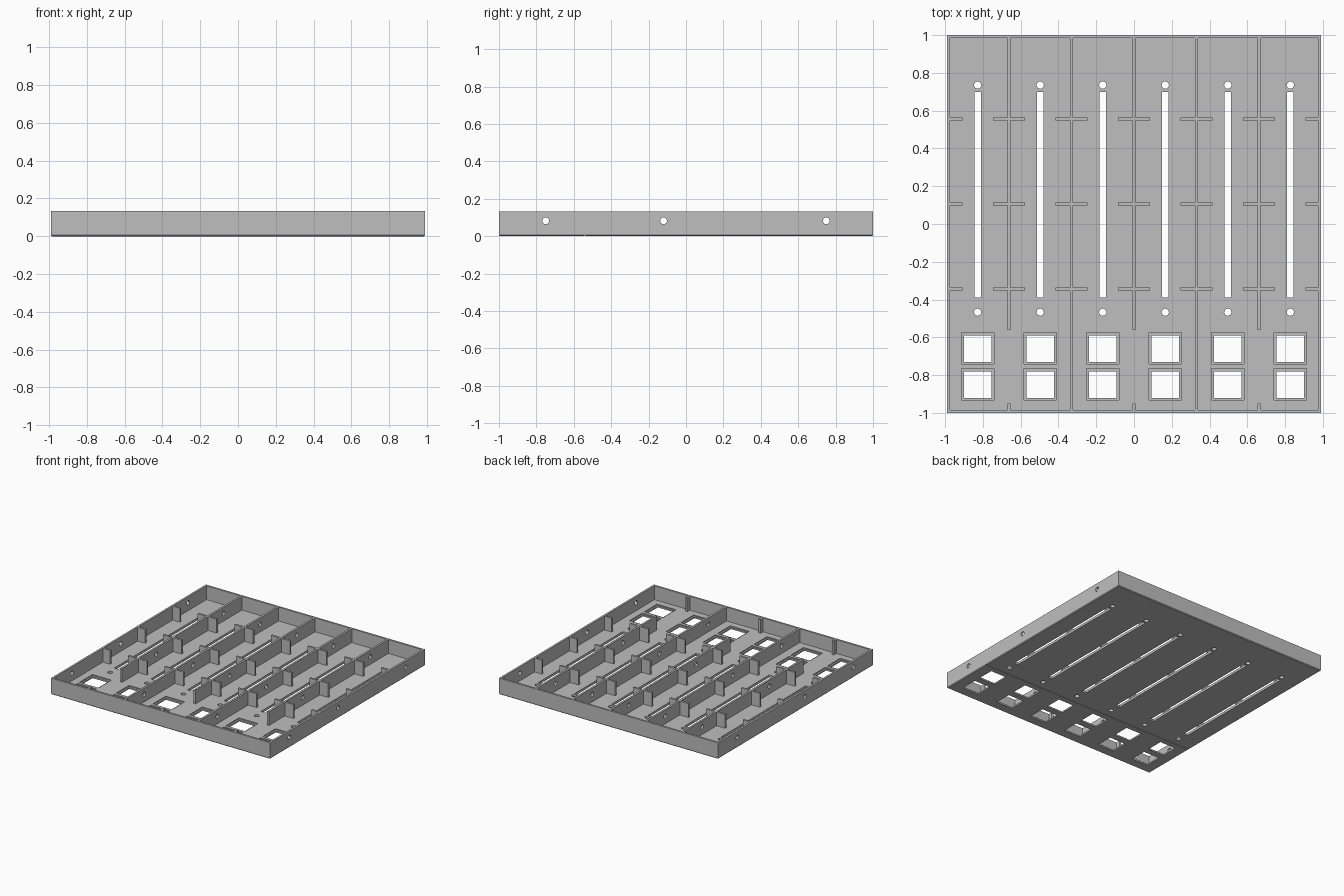
import bpy, bmesh
from math import pi
from mathutils import Matrix, Vector

default = bpy.data.objects.get("Cube")
if default:
    bpy.data.objects.remove(default, do_unlink=True)

WIDTH, LENGTH, HEIGHT = 1.98, 2.0, 0.133
WALL, FLOOR = 0.016, 0.02
CHANNELS = [(i - 2.5) * 0.331 for i in range(6)]
RIB_ROWS = [0.555, 0.105, -0.345]

grey = bpy.data.materials.new("light_grey")
grey.use_nodes = True
color = (0.52, 0.52, 0.52, 1)
grey.diffuse_color = color
grey.node_tree.nodes["Principled BSDF"].inputs["Base Color"].default_value = color


def add_box(bm, x0, x1, y0, y1, z0, z1):
    mat = (Matrix.Translation(((x0 + x1) / 2, (y0 + y1) / 2, (z0 + z1) / 2))
           @ Matrix.Diagonal((x1 - x0, y1 - y0, z1 - z0, 1)))
    bmesh.ops.create_cube(bm, size=1, matrix=mat)


def add_rod(bm, center, radius, depth, axis="Z"):
    turn = Matrix.Rotation(pi / 2, 4, "Y") if axis == "X" else Matrix()
    bmesh.ops.create_cone(bm, cap_ends=True, segments=24, radius1=radius, radius2=radius,
                          depth=depth, matrix=Matrix.Translation(center) @ turn)


def make_object(name, bm):
    mesh = bpy.data.meshes.new(name)
    bm.to_mesh(mesh)
    bm.free()
    mesh.materials.append(grey)
    obj = bpy.data.objects.new(name, mesh)
    bpy.context.collection.objects.link(obj)
    return obj


def cut(obj, bm):
    cutter = make_object("cutter", bm)
    cutter.hide_render = True
    mod = obj.modifiers.new("cut", "BOOLEAN")
    mod.operation, mod.solver, mod.object = "DIFFERENCE", "EXACT", cutter
    bpy.context.view_layer.objects.active = obj
    bpy.ops.object.modifier_apply(modifier=mod.name)
    bpy.data.objects.remove(cutter, do_unlink=True)


def cable_holes():
    bm = bmesh.new()
    for y in (-0.75, -0.12, 0.75):
        add_rod(bm, Vector((0, y, 0.082)), 0.018, 3, "X")
    return bm


# Tray block with a fine chamfer around the underside
bm = bmesh.new()
hx, hy = WIDTH / 2, LENGTH / 2
add_box(bm, -hx, hx, -hy, hy, 0, HEIGHT)
bottom = [e for e in bm.edges if all(v.co.z < 0.01 for v in e.verts)]
bmesh.ops.bevel(bm, geom=bottom, offset=0.006, segments=1, affect="EDGES")
tray = make_object("tray", bm)

# Hollow interior
bm = bmesh.new()
add_box(bm, -hx + WALL, hx - WALL, -hy + WALL, hy - WALL, FLOOR, 1)
cut(tray, bm)

# Slider slots, screw holes and button windows
bm = bmesh.new()
for x in CHANNELS:
    add_box(bm, x - 0.018, x + 0.018, -0.39, 0.70, -1, 1)
    for y in (0.735, -0.467):
        add_rod(bm, Vector((x, y, 0)), 0.019, 1)
    for y in (-0.657, -0.848):
        add_box(bm, x - 0.073, x + 0.073, y - 0.073, y + 0.066, -1, 1)
cut(tray, bm)

# Shallow seats around the windows
bm = bmesh.new()
for x in CHANNELS:
    for y in (-0.657, -0.848):
        add_box(bm, x - 0.086, x + 0.086, y - 0.083, y + 0.083, FLOOR - 0.008, 1)
cut(tray, bm)

# Fine groove across the underside
bm = bmesh.new()
add_box(bm, -2, 2, -0.545, -0.537, -1, 0.004)
cut(tray, bm)
cut(tray, cable_holes())

# Dividers between channels; every other one is open beside the windows
for i in range(-2, 3):
    x, t = i * 0.331, 0.008
    bm = bmesh.new()
    if i % 2:
        add_box(bm, x - t, x + t, -hy + WALL, hy - WALL, FLOOR, HEIGHT)
    else:
        add_box(bm, x - t, x + t, -0.56, hy - WALL, FLOOR, HEIGHT)
        add_box(bm, x - t, x + t, -hy + WALL, -0.95, FLOOR, HEIGHT)
    cut(make_object(f"divider_{i + 3}", bm), cable_holes())

# Short cross ribs on the dividers and side walls
bm = bmesh.new()
for y in RIB_ROWS:
    for i in range(-3, 4):
        x = i * 0.331
        spans = [(x - 0.085, x - 0.008), (x + 0.008, x + 0.085)]
        if abs(i) == 3:
            inner, outer = 0.908, hx - WALL
            spans = [(inner, outer) if i > 0 else (-outer, -inner)]
        for x0, x1 in spans:
            add_box(bm, x0, x1, y - 0.008, y + 0.008, FLOOR, HEIGHT)
make_object("cross_ribs", bm)
